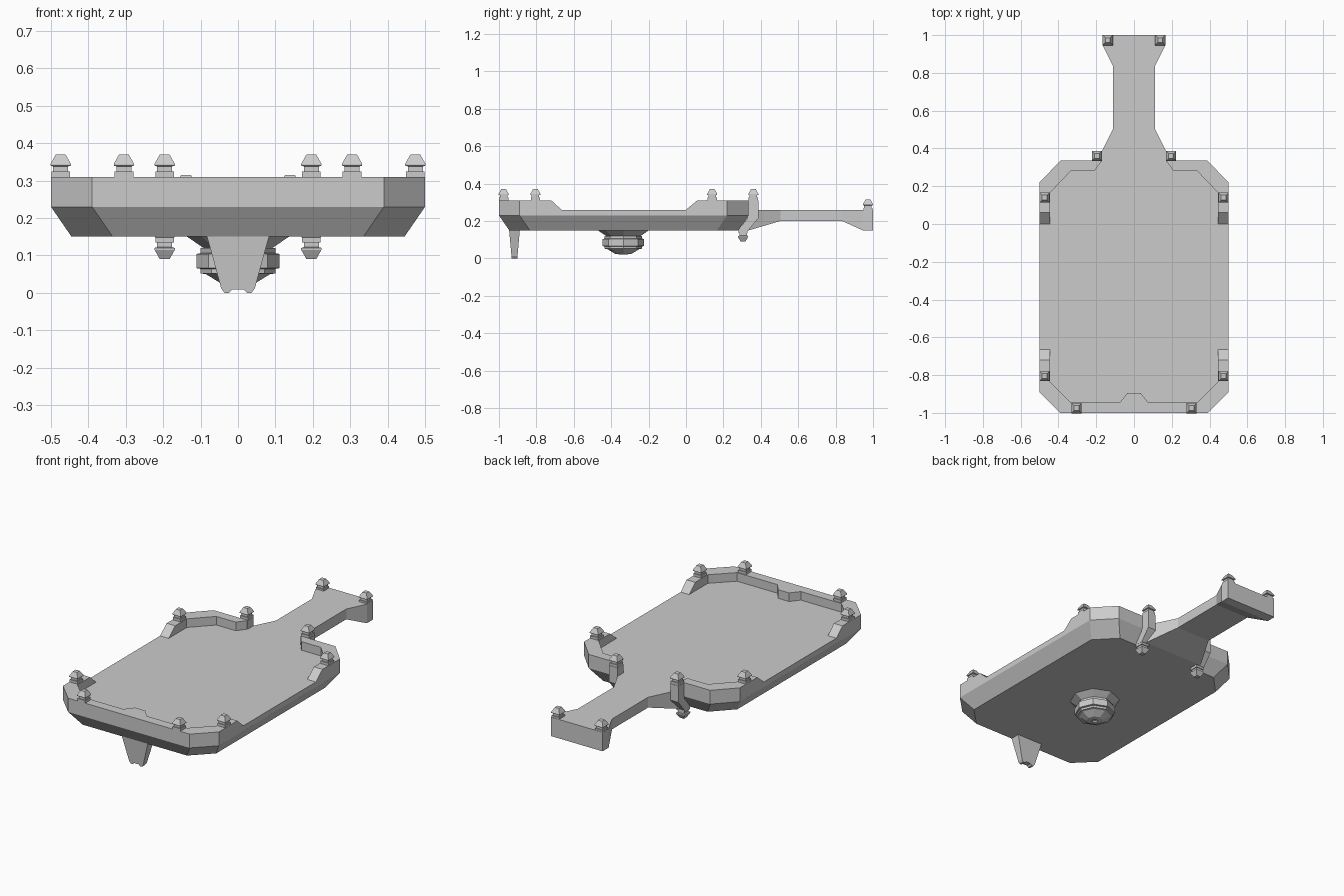
import bpy, bmesh, math

if "Cube" in bpy.data.objects:
    bpy.data.objects.remove(bpy.data.objects["Cube"])


def loft(name, rings):
    """Join equal-length rings of points into a closed solid."""
    bm = bmesh.new()
    loops = [[bm.verts.new(p) for p in r] for r in rings]
    n = len(loops[0])
    for a, b in zip(loops, loops[1:]):
        for i in range(n):
            j = (i + 1) % n
            bm.faces.new((a[i], a[j], b[j], b[i]))
    bm.faces.new(loops[0])
    bm.faces.new(loops[-1])
    bmesh.ops.recalc_face_normals(bm, faces=bm.faces)
    me = bpy.data.meshes.new(name)
    bm.to_mesh(me)
    bm.free()
    ob = bpy.data.objects.new(name, me)
    bpy.context.collection.objects.link(ob)
    return ob


def mirrored(name, rings):
    for side, s in (("right", 1), ("left", -1)):
        loft(f"{name}_{side}", [[(s * x, y, z) for x, y, z in r] for r in rings])


def turned(name, x, y, profile, sides, phase=0.0):
    """Stack of regular polygons from (radius, z) pairs."""
    ang = [2 * math.pi * (i + phase) / sides for i in range(sides)]
    loft(name, [[(x + r * math.cos(a), y + r * math.sin(a), z) for a in ang]
                for r, z in profile])


def octagon(i, z):
    right = [(0.39 - i, -1 + i), (0.5 - i, -0.89 + i),
             (0.5 - i, 0.22 - i), (0.39 - i, 0.335 - i)]
    return [(x, y, z) for x, y in right + [(-x, y) for x, y in reversed(right)]]


# Hull: bevelled belly and straight upper wall
loft("hull", [octagon(0.055, 0.15), octagon(0, 0.23), octagon(0, 0.26)])

# Raised rims: (outer x, outer y, inner x, inner y, top z) along the edge
def rim_section(ox, oy, ix, iy, z):
    return [(ox, oy, 0.259), (ox, oy, z), (ix, iy, z), (ix, iy, 0.259)]

half = [(0.5, -0.665, 0.445, -0.665, 0.26), (0.5, -0.72, 0.445, -0.72, 0.31),
        (0.5, -0.89, 0.445, -0.835, 0.31), (0.39, -1, 0.335, -0.945, 0.31),
        (0.075, -1, 0.075, -0.945, 0.31), (0.035, -1, 0.035, -0.895, 0.31)]
front = half + [(-a, b, -c, d, z) for a, b, c, d, z in reversed(half)]
loft("front_rim", [rim_section(*p) for p in front])
mirrored("rear_rim", [rim_section(*p) for p in [
    (0.5, 0.0, 0.445, 0.0, 0.26), (0.5, 0.06, 0.445, 0.06, 0.31),
    (0.5, 0.22, 0.445, 0.165, 0.31), (0.39, 0.335, 0.335, 0.28, 0.31),
    (0.17, 0.335, 0.21, 0.28, 0.31)]])

# Tail boom: (y, half width, underside z)
loft("tail_boom", [[(-w, y, z), (w, y, z), (w, y, 0.26), (-w, y, 0.26)]
                   for y, w, z in [(0.25, 0.195, 0.15), (0.335, 0.195, 0.15),
                                   (0.505, 0.11, 0.2), (0.835, 0.11, 0.2),
                                   (0.945, 0.165, 0.15), (1.0, 0.165, 0.15)]])

# Bent struts beside the boom
mirrored("strut", [[(0.17, a, z), (0.222, a, z), (0.222, b, z), (0.17, b, z)]
                   for a, b, z in [(0.33, 0.387, 0.31), (0.33, 0.387, 0.215),
                                   (0.275, 0.332, 0.148)]])

# Square studs on rims, tail and under the struts
STUD = [(0.025, 0), (0.025, 0.015), (0.02, 0.015), (0.02, 0.028),
        (0.027, 0.03), (0.027, 0.035), (0.013, 0.06)]
for label, x, y, z, d in [("front_stud", 0.305, -0.975, 0.31, 1),
                          ("fore_side_stud", 0.474, -0.805, 0.31, 1),
                          ("aft_side_stud", 0.474, 0.14, 0.31, 1),
                          ("strut_top_stud", 0.196, 0.36, 0.31, 1),
                          ("strut_base_stud", 0.196, 0.305, 0.15, -1),
                          ("tail_stud", 0.139, 0.973, 0.255, 1)]:
    for side, s in (("right", 1), ("left", -1)):
        turned(f"{label}_{side}", s * x, y,
               [(r * math.sqrt(2), z + d * h) for r, h in STUD], 4, 0.5)

# Belly turret
turned("belly_turret", 0, -0.335,
       [(0.136, 0.15), (0.092, 0.12), (0.1, 0.12), (0.1, 0.106), (0.111, 0.104),
        (0.111, 0.066), (0.1, 0.064), (0.1, 0.052), (0.086, 0.05),
        (0.045, 0.025), (0.016, 0.021), (0.012, 0.032)], 8)

# Front landing fin with notched foot, thinning downwards
foot = [(0.083, 0.151), (0.045, 0.012), (0.036, 0.0), (0.024, 0.0), (0.016, 0.009)]
foot += [(-x, z) for x, z in reversed(foot)]
loft("landing_fin", [[(x, -0.917 + s * (0.015 + 0.09 * z), z) for x, z in foot]
                     for s in (-1, 1)])
